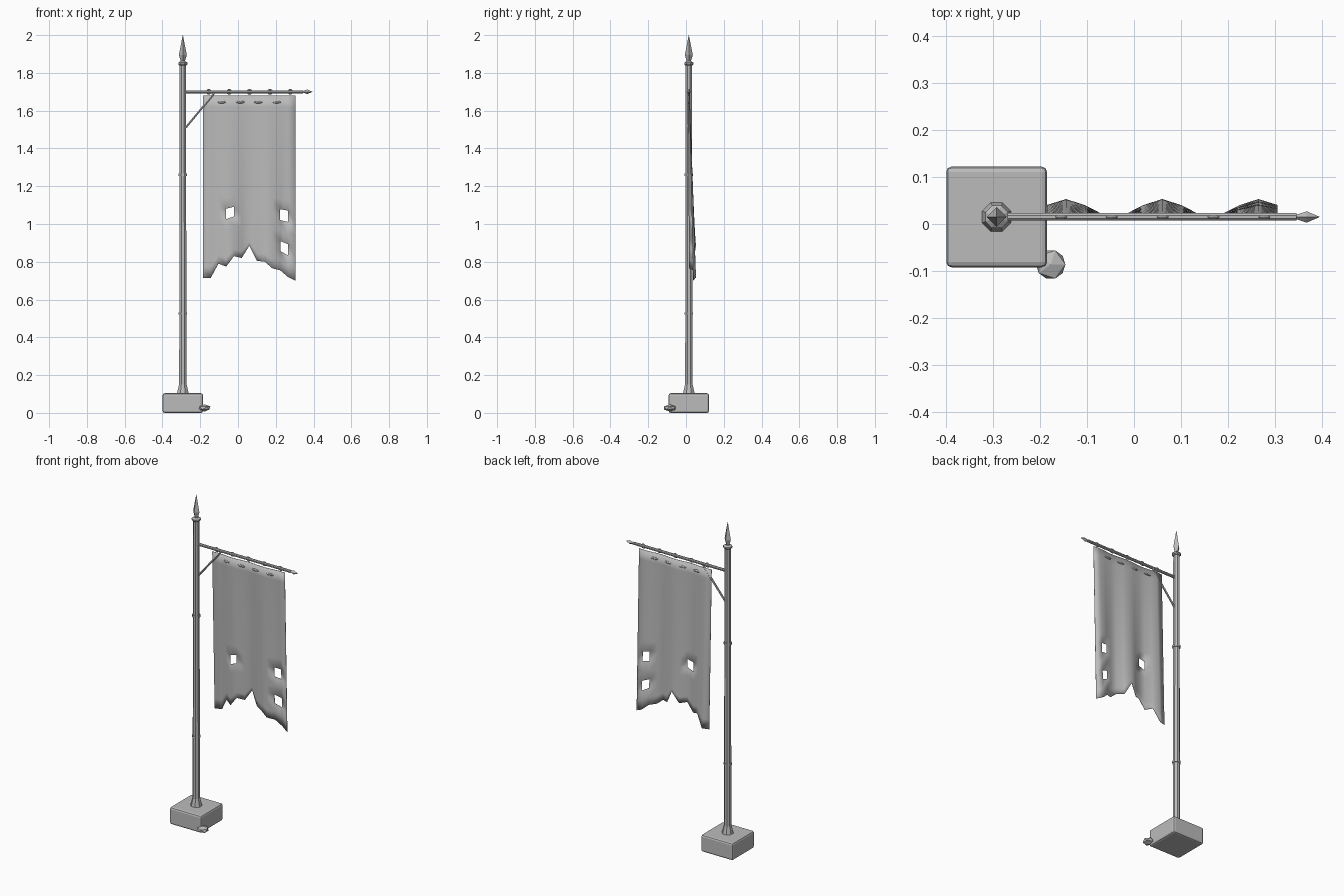
import bpy, bmesh, math
from mathutils import Vector

old = bpy.data.objects.get("Cube")
if old:
    bpy.data.objects.remove(old, do_unlink=True)

grey = bpy.data.materials.new("plain grey")
grey.use_nodes = True
grey.diffuse_color = (0.5, 0.5, 0.5, 1)
grey.node_tree.nodes["Principled BSDF"].inputs["Base Color"].default_value = (0.5, 0.5, 0.5, 1)

PX, PY = -0.292, 0.015      # pole axis
ARM_Z = 1.70


def finish(name, bm, smooth=False):
    bmesh.ops.recalc_face_normals(bm, faces=bm.faces)
    mesh = bpy.data.meshes.new(name)
    bm.to_mesh(mesh)
    bm.free()
    mesh.materials.append(grey)
    for p in mesh.polygons:
        p.use_smooth = smooth
    obj = bpy.data.objects.new(name, mesh)
    bpy.context.collection.objects.link(obj)
    return obj


def lathe(name, start, direction, profile, sides=8, turn=0.0):
    """Faceted solid with (radius, distance) rings along a direction."""
    bm = bmesh.new()
    rot = Vector(direction).to_track_quat('Z', 'Y')
    rings = []
    for r, d in profile:
        ring = []
        for i in range(sides):
            a = math.tau * i / sides + turn
            p = rot @ Vector((r * math.cos(a), r * math.sin(a), d))
            ring.append(bm.verts.new(p + Vector(start)))
        rings.append(ring)
    for lo, hi in zip(rings, rings[1:]):
        for i in range(sides):
            j = (i + 1) % sides
            bm.faces.new((lo[i], lo[j], hi[j], hi[i]))
    bm.faces.new(rings[0][::-1])
    bm.faces.new(rings[-1])
    return finish(name, bm)


def ring(name, centre, major, minor, n=12, m=6):
    """Small ring whose axis runs front to back."""
    bm = bmesh.new()
    v = []
    for i in range(n):
        a = math.tau * i / n
        for k in range(m):
            b = math.tau * k / m
            r = major + minor * math.cos(b)
            p = Vector((r * math.cos(a), minor * math.sin(b), r * math.sin(a)))
            v.append(bm.verts.new(p + Vector(centre)))
    for i in range(n):
        for k in range(m):
            i2, k2 = (i + 1) % n, (k + 1) % m
            bm.faces.new((v[i*m+k], v[i2*m+k], v[i2*m+k2], v[i*m+k2]))
    return finish(name, bm)


def blob(name, centre, size, subdivisions):
    bm = bmesh.new()
    bmesh.ops.create_icosphere(bm, subdivisions=subdivisions, radius=1)
    bmesh.ops.scale(bm, vec=size, verts=bm.verts)
    bmesh.ops.translate(bm, vec=centre, verts=bm.verts)
    return finish(name, bm)


# Stone base with bevelled edges
bm = bmesh.new()
bmesh.ops.create_cube(bm, size=1)
bmesh.ops.scale(bm, vec=(0.214, 0.214, 0.104), verts=bm.verts)
bmesh.ops.translate(bm, vec=(PX, PY, 0.052), verts=bm.verts)
bmesh.ops.bevel(bm, geom=bm.edges[:], offset=0.011, segments=2, profile=0.5, affect='EDGES')
finish("base_block", bm)

# Loose stone at the corner
stone = blob("loose_stone", (-0.177, -0.086, 0.026), (0.035, 0.035, 0.019), 1)

# Upright pole with foot, bands, collar and spear point
T = math.pi / 8
lathe("pole", (PX, PY, 0.1), (0, 0, 1), [(0.021, 0), (0.018, 1.75)], turn=T)
lathe("pole_foot", (PX, PY, 0.1), (0, 0, 1), [(0.034, 0), (0.022, 0.05)], turn=T)
for i, z in enumerate((0.52, 1.255)):
    lathe("pole_band_%d" % i, (PX, PY, z), (0, 0, 1), [(0.024, 0), (0.024, 0.012)], turn=T)
lathe("pole_collar", (PX, PY, 1.84), (0, 0, 1), [(0.021, 0), (0.026, 0.006), (0.026, 0.014), (0.014, 0.022)], turn=T)
lathe("spear_point", (PX, PY, 1.855), (0, 0, 1), [(0.009, 0), (0.021, 0.04), (0.0005, 0.145)], sides=4)

# Crossbar, its tip and the diagonal brace
lathe("crossbar", (PX, PY, ARM_Z), (1, 0, 0), [(0.0085, 0), (0.0085, 0.637)], turn=T)
lathe("crossbar_tip", (0.343, PY, ARM_Z), (1, 0, 0), [(0.004, 0), (0.012, 0.024), (0.0005, 0.051)], sides=4)
foot, head = Vector((PX + 0.015, PY, 1.51)), Vector((-0.122, PY, 1.697))
lathe("brace", foot, head - foot, [(0.006, 0), (0.006, (head - foot).length)], sides=6)

# Rings on the crossbar and stitched ties below it
for i in range(5):
    ring("hanging_ring_%d" % i, (-0.155 + 0.108 * i, PY, ARM_Z), 0.0115, 0.0035)
for i in range(4):
    tie = blob("cloth_tie_%d" % i, (-0.084 + 0.096 * i, PY, 1.645), (0.024, 0.008, 0.007), 2)

# Hanging cloth: waves grow downward, torn hem, square holes
HEM = [0.715, 0.715, 0.79, 0.775, 0.83, 0.82, 0.885, 0.805, 0.80, 0.765, 0.755, 0.72, 0.70]
COLS, ROWS, TOP, LOW = 12, 16, 1.68, 0.70
HOLES = {(3, 10), (10, 10), (10, 13)}
bm = bmesh.new()
grid = []
for c in range(COLS + 1):
    x = -0.185 + 0.49 * c / COLS
    column = []
    for r in range(ROWS + 1):
        t = r / ROWS
        z = TOP - (TOP - LOW) * t + (HEM[c] - LOW) * t ** 3.6
        wave = math.cos(math.tau * (x - 0.06) / 0.205)
        y = PY + 0.018 * t + (0.004 + 0.015 * t) * wave
        column.append(bm.verts.new((x, y, z)))
    grid.append(column)
for c in range(COLS):
    for r in range(ROWS):
        if (c, r) not in HOLES:
            bm.faces.new((grid[c][r], grid[c][r+1], grid[c+1][r+1], grid[c+1][r]))
cloth = finish("torn_cloth", bm, smooth=True)
thick = cloth.modifiers.new("thickness", 'SOLIDIFY')
thick.thickness = 0.002
thick.offset = 0
